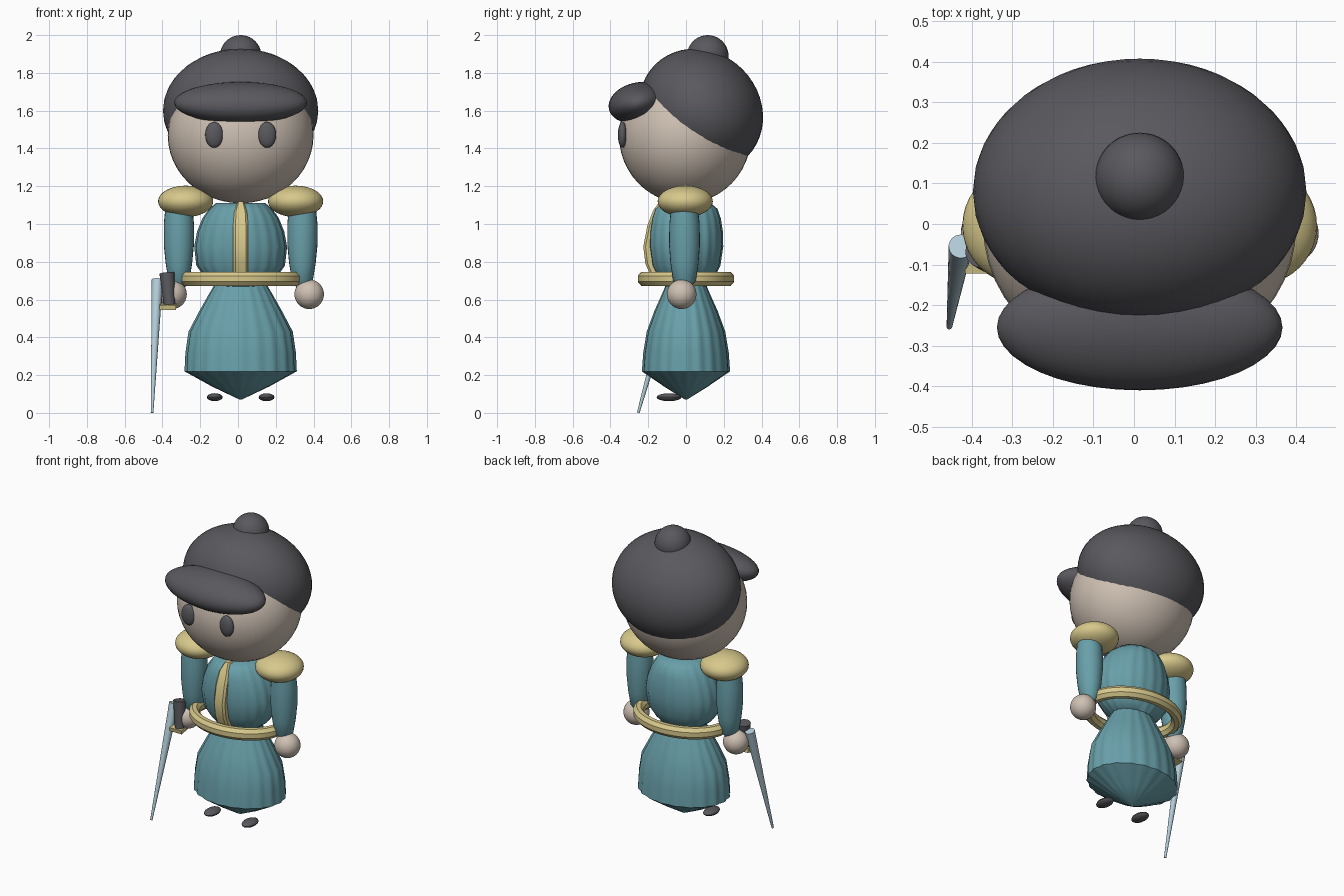
import bpy, bmesh, math
from mathutils import Matrix, Vector

default = bpy.data.objects.get("Cube")
if default:
    bpy.data.objects.remove(default, do_unlink=True)

CX = 0.014  # centre line of the figure


def material(name, color):
    m = bpy.data.materials.new(name)
    m.use_nodes = True
    rgba = (*color, 1.0)
    m.diffuse_color = rgba
    m.node_tree.nodes["Principled BSDF"].inputs["Base Color"].default_value = rgba
    return m


CHARCOAL = material("charcoal", (0.10, 0.10, 0.112))
SKIN = material("skin", (0.62, 0.53, 0.45))
TEAL = material("teal cloth", (0.14, 0.35, 0.40))
GOLD = material("gold trim", (0.68, 0.58, 0.26))
STEEL = material("pale steel", (0.46, 0.62, 0.70))


def finish(name, bm, mat, angle=40):
    bmesh.ops.recalc_face_normals(bm, faces=bm.faces[:])
    mesh = bpy.data.meshes.new(name)
    bm.to_mesh(mesh)
    bm.free()
    mesh.materials.append(mat)
    ob = bpy.data.objects.new(name, mesh)
    bpy.context.collection.objects.link(ob)
    bpy.ops.object.select_all(action='DESELECT')
    ob.select_set(True)
    bpy.context.view_layer.objects.active = ob
    bpy.ops.object.shade_smooth_by_angle(angle=math.radians(angle))
    return ob


def ellipsoid(name, loc, radii, mat, tilt=0, seg=40):
    bm = bmesh.new()
    bmesh.ops.create_uvsphere(bm, u_segments=seg, v_segments=seg // 2, radius=1)
    bm.transform(Matrix.Translation(loc) @ Matrix.Rotation(math.radians(tilt), 4, 'X')
                 @ Matrix.Diagonal((*radii, 1)))
    return finish(name, bm, mat)


def loft(name, loc, rings, mat, seg=48, lobes=0, ripple=0.0):
    """Stack of (rx, ry, z) oval rings, optionally pleated, closed at both ends."""
    bm = bmesh.new()
    loops = []
    for rx, ry, z in rings:
        loop = []
        for i in range(seg):
            a = math.tau * i / seg
            k = 1 + ripple * math.cos(lobes * a)
            loop.append(bm.verts.new((loc[0] + rx * k * math.cos(a),
                                      loc[1] + ry * k * math.sin(a), loc[2] + z)))
        loops.append(loop)
    for low, high in zip(loops, loops[1:]):
        for i in range(seg):
            j = (i + 1) % seg
            bm.faces.new((low[i], low[j], high[j], high[i]))
    bm.faces.new(loops[0])
    bm.faces.new(loops[-1])
    return finish(name, bm, mat, 50)


def rod(name, start, end, r1, r2, mat, seg=20):
    a, b = Vector(start), Vector(end)
    bm = bmesh.new()
    bmesh.ops.create_cone(bm, cap_ends=True, segments=seg, radius1=r1, radius2=r2,
                          depth=(b - a).length)
    turn = (b - a).to_track_quat('Z', 'Y').to_matrix().to_4x4()
    bm.transform(Matrix.Translation((a + b) / 2) @ turn)
    return finish(name, bm, mat)


# Head and cap
ellipsoid("head", (CX, -0.005, 1.47), (0.386, 0.35, 0.36), SKIN, seg=48)
ellipsoid("cap", (CX, 0.08, 1.60), (0.411, 0.345, 0.31), CHARCOAL, -45, 48)
ellipsoid("cap_visor", (CX, -0.255, 1.642), (0.352, 0.157, 0.107), CHARCOAL, 13)
ellipsoid("cap_button", (CX, 0.115, 1.89), (0.11, 0.11, 0.11), CHARCOAL)

# Pleated coat: torso and skirt
loft("torso", (CX, 0, 0),
     [(0.13, 0.11, 0.67), (0.19, 0.15, 0.72), (0.232, 0.18, 0.78), (0.243, 0.195, 0.88),
      (0.228, 0.193, 0.96), (0.20, 0.182, 1.03), (0.165, 0.165, 1.08), (0.13, 0.13, 1.11)],
     TEAL, 96, 20, 0.012)
loft("skirt", (CX, 0, 0),
     [(0.005, 0.005, 0.07), (0.15, 0.115, 0.14), (0.293, 0.23, 0.22), (0.288, 0.223, 0.32),
      (0.272, 0.205, 0.43), (0.215, 0.165, 0.54), (0.165, 0.125, 0.63), (0.13, 0.10, 0.69)],
     TEAL, 96, 20, 0.015)

# Gold button strip following the chest
bm = bmesh.new()
path = [(-0.14, 1.12, 0.015), (-0.175, 1.07, 0.034), (-0.205, 0.99, 0.04),
        (-0.226, 0.88, 0.04), (-0.215, 0.79, 0.04), (-0.18, 0.71, 0.04)]
sections = []
for y, z, half in path:
    sections.append([bm.verts.new((CX + sx * half * w, y + d, z)) for sx, w, d in
                     ((-1, 1, 0.05), (-1, 1, 0.012), (-1, 0.7, 0), (1, 0.7, 0),
                      (1, 1, 0.012), (1, 1, 0.05))])
for p, q in zip(sections, sections[1:]):
    for i in range(len(p)):
        j = (i + 1) % len(p)
        bm.faces.new((p[i], p[j], q[j], q[i]))
bm.faces.new(sections[0])
bm.faces.new(sections[-1])
finish("chest_strip", bm, GOLD)

# Faceted oval belt
bm = bmesh.new()
rows = []
for i in range(40):
    a = math.tau * i / 40
    row = []
    for k in range(8):
        t = math.tau * (k + 0.5) / 8
        out = 0.034 * math.cos(t)
        row.append(bm.verts.new((CX + (0.292 + out) * math.cos(a),
                                 (0.224 + out) * math.sin(a),
                                 0.71 + 0.04 * math.sin(t))))
    rows.append(row)
for i, row in enumerate(rows):
    nxt = rows[(i + 1) % len(rows)]
    for k in range(8):
        n = (k + 1) % 8
        bm.faces.new((row[k], nxt[k], nxt[n], row[n]))
finish("belt", bm, GOLD, 30)

# Mirrored parts
for side, s in (("left", 1), ("right", -1)):
    ellipsoid(side + "_eye", (CX + s * 0.14, -0.336, 1.472), (0.048, 0.025, 0.068),
              CHARCOAL, seg=24)
    ellipsoid(side + "_epaulette", (CX + s * 0.291, -0.004, 1.12), (0.146, 0.146, 0.083), GOLD)
    loft(side + "_arm", (CX + s * 0.327, -0.008, 0),
         [(0.03, 0.03, 0.66), (0.055, 0.06, 0.70), (0.07, 0.074, 0.79), (0.08, 0.082, 0.89),
          (0.08, 0.08, 1.0), (0.07, 0.07, 1.1)], TEAL, 24)
    ellipsoid(side + "_hand", (CX + s * 0.363, -0.023, 0.628), (0.078, 0.078, 0.078), SKIN)
    ellipsoid(side + "_foot", (CX + s * 0.137, -0.09, 0.083), (0.042, 0.066, 0.021),
              CHARCOAL, seg=16)

# Sword held in the right hand
rod("sword_blade", (-0.455, -0.253, 0.0), (-0.427, -0.055, 0.705), 0.007, 0.03, STEEL)
rod("sword_grip", (-0.362, -0.088, 0.57), (-0.376, -0.068, 0.74), 0.03, 0.04, CHARCOAL)
bm = bmesh.new()
bmesh.ops.create_cube(bm, size=1)
bm.transform(Matrix.Translation((-0.372, -0.085, 0.565)) @ Matrix.Rotation(0.2, 4, 'X')
             @ Matrix.Diagonal((0.088, 0.07, 0.026, 1)))
finish("sword_guard", bm, GOLD)
